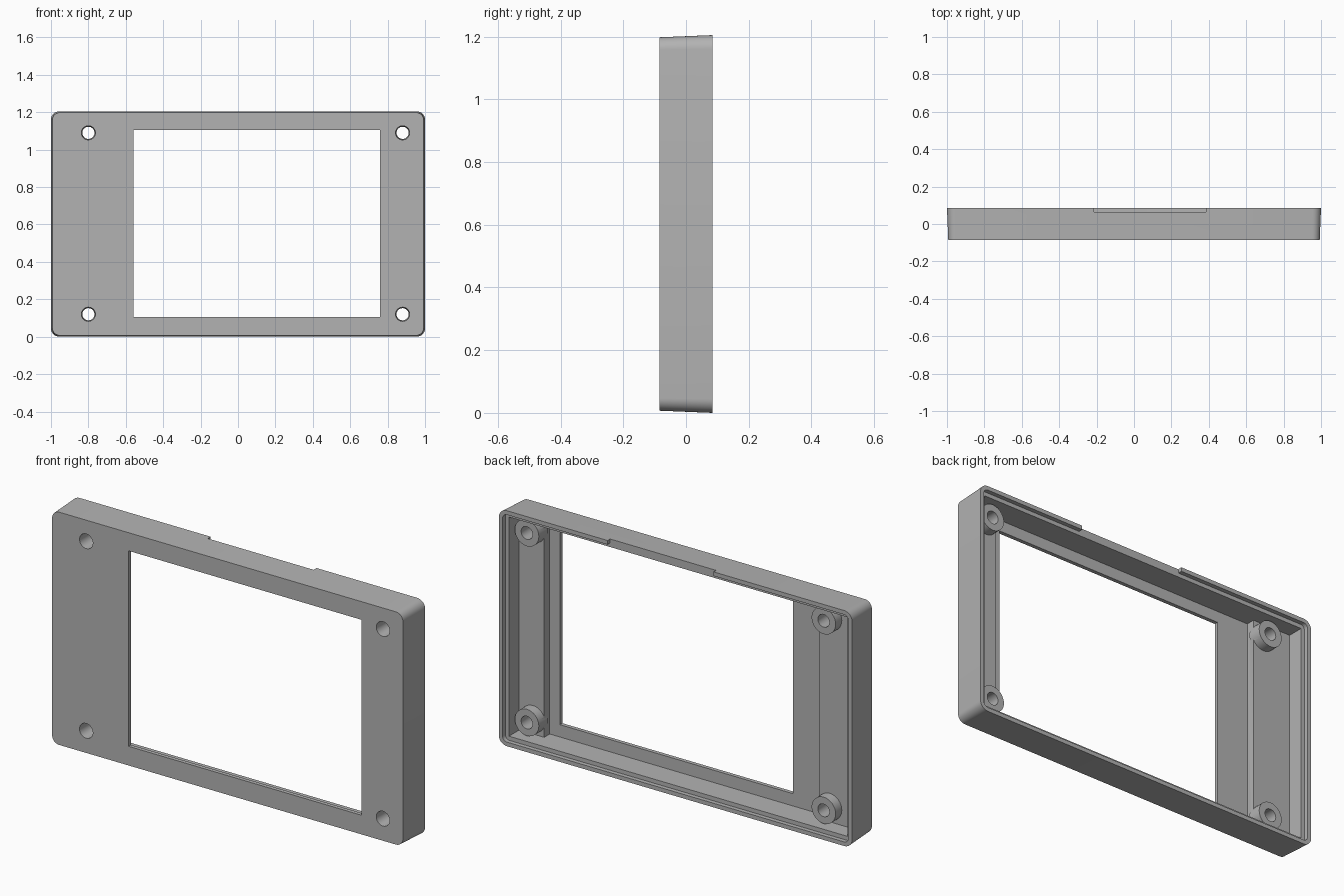
import bpy, bmesh, math
from mathutils import Vector

if "Cube" in bpy.data.objects:
    bpy.data.objects.remove(bpy.data.objects["Cube"])

ZC = 0.6025                 # mid height
FRONT, BACK = -0.085, 0.085
PLATE = -0.065              # rear face of thin front plate
PAD = -0.02                 # rear face of the raised pads
BOSS = 0.03                 # rear face of the screw bosses
LEDGE = 0.063               # shelf inside the rear lip
HOLES = [(x, z) for x in (-0.80, 0.88) for z in (0.12, 1.09)]

grey = bpy.data.materials.new("grey plastic")
grey.diffuse_color = (0.45, 0.45, 0.45, 1)
grey.use_nodes = True
grey.node_tree.nodes["Principled BSDF"].inputs["Base Color"].default_value = grey.diffuse_color


def rect(x0, x1, z0, z1, r=0.0, n=8):
    """Rectangle outline in x and z, with optional rounded corners."""
    if r == 0:
        return [(x0, z0), (x1, z0), (x1, z1), (x0, z1)]
    pts = []
    corners = [(x1 - r, z1 - r), (x0 + r, z1 - r), (x0 + r, z0 + r), (x1 - r, z0 + r)]
    for k, (cx, cz) in enumerate(corners):
        for i in range(n + 1):
            a = math.pi / 2 * (k + i / n)
            pts.append((cx + r * math.cos(a), cz + r * math.sin(a)))
    return pts


def frame_rect(inset, r=0.0):
    """Outline of the case, moved inward by inset."""
    return rect(-1 + inset, 1 - inset, inset, 2 * ZC - inset, r)


def circle(x, z, r, n=32):
    return [(x + r * math.cos(2 * math.pi * i / n), z + r * math.sin(2 * math.pi * i / n))
            for i in range(n)]


def loft(name, y0, outline0, y1, outline1=None):
    """Closed solid between two outlines at depths y0 and y1."""
    bm = bmesh.new()
    rings = [[bm.verts.new((x, y, z)) for x, z in o]
             for y, o in ((y0, outline0), (y1, outline1 or outline0))]
    n = len(rings[0])
    bm.faces.new(rings[0])
    bm.faces.new(rings[1])
    for i in range(n):
        j = (i + 1) % n
        bm.faces.new((rings[0][i], rings[0][j], rings[1][j], rings[1][i]))
    bmesh.ops.recalc_face_normals(bm, faces=bm.faces)
    me = bpy.data.meshes.new(name)
    bm.to_mesh(me)
    bm.free()
    me.materials.append(grey)
    ob = bpy.data.objects.new(name, me)
    bpy.context.collection.objects.link(ob)
    return ob


def combine(target, tool, operation):
    """Apply a boolean and delete the tool."""
    bpy.context.view_layer.objects.active = target
    mod = target.modifiers.new(operation, 'BOOLEAN')
    mod.operation, mod.object, mod.solver = operation, tool, 'EXACT'
    bpy.ops.object.modifier_apply(modifier=mod.name)
    bpy.data.objects.remove(tool)


# Slightly tapered outer shell
bezel = loft("bezel_frame", FRONT, frame_rect(0.007, 0.04), BACK, frame_rect(0, 0.045))

# Inner cavity, rear lip recess and display window
combine(bezel, loft("cavity", PLATE, frame_rect(0.042), 0.2), 'DIFFERENCE')
combine(bezel, loft("lip_recess", LEDGE, frame_rect(0.021, 0.025), 0.2), 'DIFFERENCE')
combine(bezel, loft("window", -0.2, rect(-0.56, 0.76, 0.105, 1.105), 0.0), 'DIFFERENCE')

# Notch in the top of the lip
combine(bezel, loft("notch", LEDGE, rect(-0.215, 0.385, 1.15, 1.3), 0.2), 'DIFFERENCE')

# Raised pads beside the window
for x0, x1 in ((-0.97, -0.74), (0.817, 0.97)):
    combine(bezel, loft("pad", -0.075, rect(x0, x1, 0.03, 2 * ZC - 0.03), PAD), 'UNION')

# Screw bosses with tapered through holes
for x, z in HOLES:
    combine(bezel, loft("boss", -0.04, circle(x, z, 0.068), BOSS), 'UNION')
    combine(bezel, loft("drill", -0.09, circle(x, z, 0.038), 0.04, circle(x, z, 0.032)), 'DIFFERENCE')

# Smooth rounded corners and holes, keep edges sharp
bpy.ops.object.select_all(action='DESELECT')
bezel.select_set(True)
bpy.context.view_layer.objects.active = bezel
bpy.ops.object.shade_smooth_by_angle(angle=math.radians(30))
